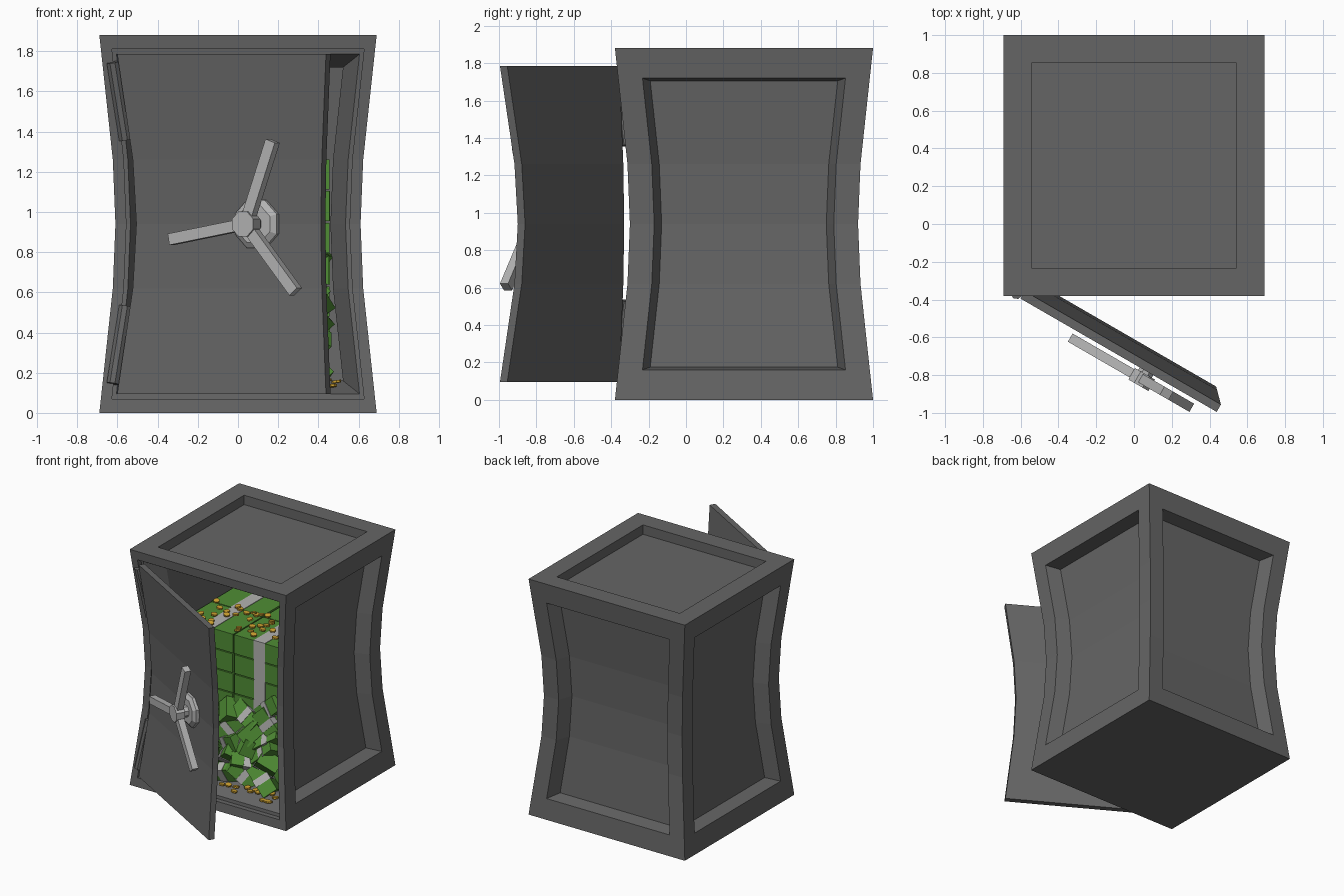
import bpy, bmesh, math, random
from mathutils import Matrix, Vector, Euler

if "Cube" in bpy.data.objects:
    bpy.data.objects.remove(bpy.data.objects["Cube"])

random.seed(4)
CY, H = 0.31, 1.88                       # safe centre in y, safe height
PROFILE = [(0, .69), (.62, .623), (.94, .61), (1.26, .623), (1.88, .69)]
PIVOT = Vector((-.61, -.39, 0))
SWING = Matrix.Translation(PIVOT) @ Matrix.Rotation(math.radians(-30), 4, 'Z')


def material(name, rgb):
    m = bpy.data.materials.new(name)
    m.diffuse_color = (*rgb, 1)
    m.use_nodes = True
    m.node_tree.nodes["Principled BSDF"].inputs["Base Color"].default_value = m.diffuse_color
    return m


STEEL = material("dark_steel", (.13, .13, .13))
CHROME = material("light_metal", (.45, .45, .45))
GREEN = material("banknote_green", (.08, .27, .035))
PAPER = material("paper_band", (.45, .45, .44))
GOLD = material("gold", (.62, .36, .03))


def finish(bm, name, mat):
    bmesh.ops.remove_doubles(bm, verts=bm.verts, dist=1e-5)
    bmesh.ops.recalc_face_normals(bm, faces=bm.faces)
    me = bpy.data.meshes.new(name)
    bm.to_mesh(me)
    bm.free()
    me.materials.append(mat)
    ob = bpy.data.objects.new(name, me)
    bpy.context.collection.objects.link(ob)
    return ob


def half(z):
    for (z0, h0), (z1, h1) in zip(PROFILE, PROFILE[1:]):
        if z <= z1:
            return h0 + (h1 - h0) * (z - z0) / (z1 - z0)


def wall(bm, loops, turn=0, close_front=False):
    """Waisted front-facing wall from (x inset, z inset, depth) loops."""
    rot = Matrix.Translation((0, CY, 0)) @ Matrix.Rotation(turn * math.pi / 2, 4, 'Z')
    rings = []
    for ix, iz, depth in loops:
        zs = [iz, .62, .94, 1.26, H - iz]
        pts = [(-(half(z) - ix), depth - half(z), z) for z in zs]
        pts += [(-x, y, z) for x, y, z in reversed(pts)]
        rings.append([bm.verts.new(rot @ Vector(p)) for p in pts])
    for a, b in zip(rings, rings[1:]):
        for i in range(10):
            j = (i + 1) % 10
            bm.faces.new((a[i], a[j], b[j], b[i]))
    for r in [rings[-1]] + ([rings[0]] if close_front else []):
        for i in range(4):
            bm.faces.new((r[i], r[i + 1], r[8 - i], r[9 - i]))


def box(bm, mat, size):
    bmesh.ops.create_cube(bm, size=1, matrix=mat @ Matrix.Diagonal((*size, 1)))


def rod(bm, a, b, r, sides=8, r2=None):
    a, b = Vector(a), Vector(b)
    m = Matrix.Translation((a + b) / 2) @ (b - a).to_track_quat('Z', 'Y').to_matrix().to_4x4()
    m = m @ Matrix.Rotation(math.pi / sides, 4, 'Z')
    bmesh.ops.create_cone(bm, cap_ends=True, segments=sides, radius1=r,
                          radius2=r2 or r, depth=(b - a).length, matrix=m)


# safe body: open front with rabbet, recessed side, back and top panels
bm = bmesh.new()
wall(bm, [(0, 0, 0), (.055, .07, 0), (.055, .07, .04), (.075, .095, .04),
          (.15, .16, .2), (.15, .16, 1.08)])
for turn in (1, 2, 3):
    wall(bm, [(0, 0, 0), (.13, .16, 0), (.17, .175, .11)], turn)
corners = [(-1, -1), (1, -1), (1, 1), (-1, 1)]
rings = [[bm.verts.new((sx * s, CY + sy * s, z)) for sx, sy in corners]
         for s, z in ((.69, H), (.543, H), (.543, H - .075))]
for a, b in zip(rings, rings[1:]):
    for i in range(4):
        bm.faces.new((a[i], a[(i + 1) % 4], b[(i + 1) % 4], b[i]))
bm.faces.new(rings[-1])
bm.faces.new([bm.verts.new((sx * .69, CY + sy * .69, 0)) for sx, sy in corners])
finish(bm, "safe_body", STEEL)

# door slab, swung open
bm = bmesh.new()
wall(bm, [(.08, .095, -.02), (.08, .095, .025)], close_front=True)
bm.transform(SWING @ Matrix.Translation(-PIVOT))
finish(bm, "door", STEEL)

# hinges
bm = bmesh.new()
for flip in (False, True):
    ends = [(-.622, -.365, 1.745), (-.56, -.315, 1.36)]
    if flip:
        ends = [(x, y, H + .01 - z) for x, y, z in ends]
    rod(bm, *ends, .033)
finish(bm, "hinges", STEEL)

# three-spoke handle, in door space: u along door, v out of it
bm = bmesh.new()
U, Z = .78, .94
for v0, v1, r, r2 in ((.08, .045, .13, .13), (.045, .025, .13, .1),
                      (.03, -.03, .045, .045), (-.015, -.085, .066, .066)):
    rod(bm, (U, v0, Z), (U, v1, Z), r, 8, r2)
for deg in (70, 190, 310):
    m = Matrix.Translation((U, -.047, Z)) @ Matrix.Rotation(-math.radians(deg), 4, 'Y')
    box(bm, m @ Matrix.Translation((.22, 0, 0)), (.44, .05, .057))
bm.transform(SWING)
finish(bm, "door_handle", CHROME)


# banknote bundles: large neat stack
def bundle(notes, bands, m, size):
    box(notes, m, size)
    box(bands, m, (size[0] * .22, size[1] + .008, size[2] + .008))


notes, bands = bmesh.new(), bmesh.new()
for layer in range(7):
    for x in (-.23, .23):
        for y in (.125, .5):
            p = (x + random.uniform(-.004, .004), y, .16 + .158 * (layer + .5))
            bundle(notes, bands, Matrix.Translation(p), (.448, .366, .15))
finish(notes, "stacked_notes", GREEN)
finish(bands, "stacked_note_bands", PAPER)

# loose bundles heaped in front of the stack
notes, bands = bmesh.new(), bmesh.new()
for col in range(5):
    x = -.33 + .165 * col
    for layer in range(4 + (col > 1) + (col > 3)):
        p = (x + random.uniform(-.03, .03) * (col < 4),
             -.14 + .025 * layer, .22 + .105 * layer)
        rot = Euler([random.uniform(-.8, .8) for _ in range(2)] + [random.uniform(-1, 1)])
        bundle(notes, bands, Matrix.Translation(p) @ rot.to_matrix().to_4x4(), (.24, .16, .12))
finish(notes, "loose_notes", GREEN)
finish(bands, "loose_note_bands", PAPER)

# coins on the stack and on the sloping floor lip
bm = bmesh.new()
for i in range(60):
    if i < 40:
        p = Vector((random.uniform(-.4, .42), random.uniform(-.03, .35), 1.274 + .01 * (i % 3)))
    else:
        y = random.uniform(-.31, -.2)
        p = Vector((random.uniform(-.45, .52), y, .11 + (y + .34) * .4))
    tilt = Vector((random.uniform(-.2, .2), random.uniform(-.2, .2), 1)).normalized() * .006
    rod(bm, p - tilt, p + tilt, .024, 8)
finish(bm, "coins", GOLD)
